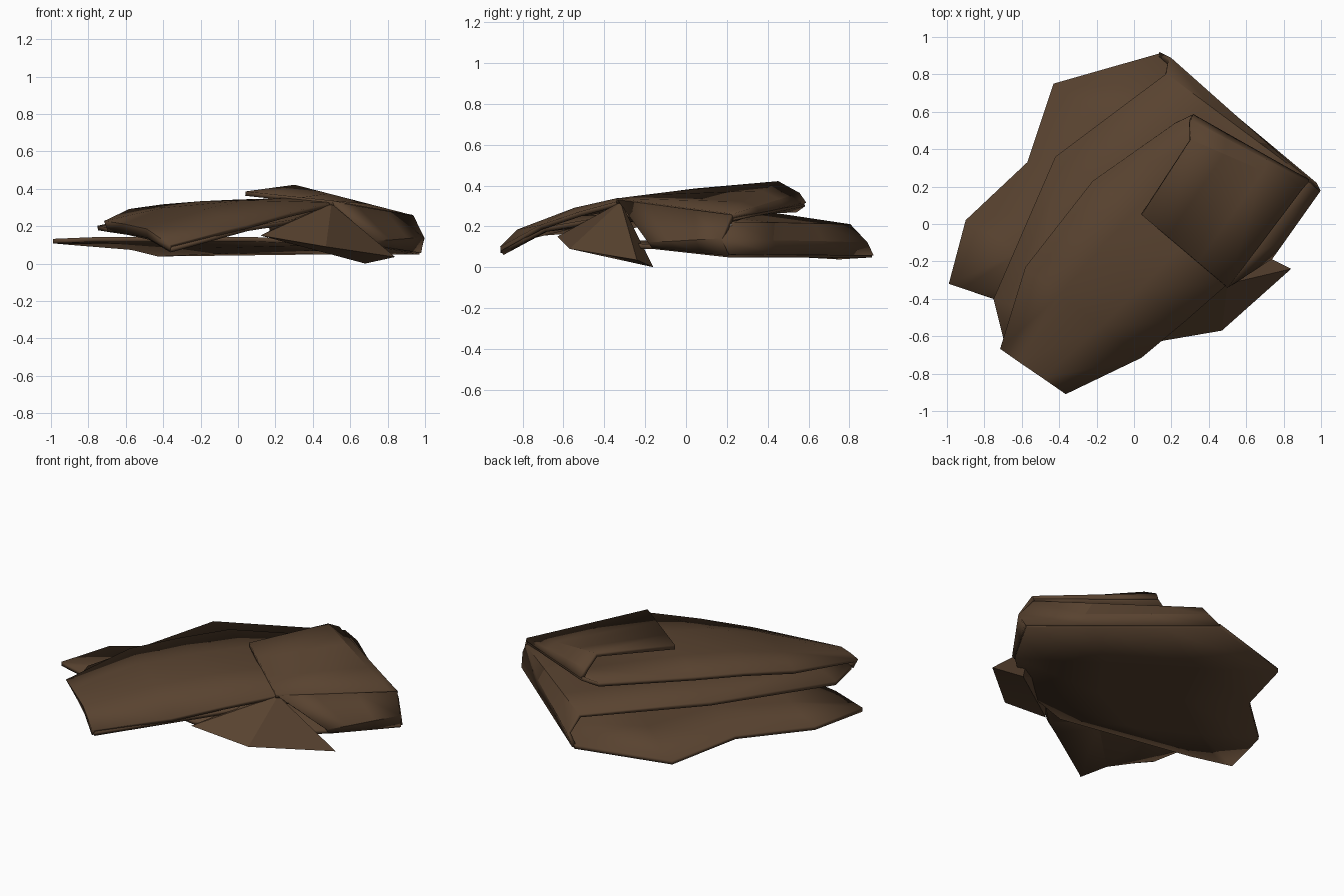
import bpy, bmesh, math
from mathutils import Vector

if "Cube" in bpy.data.objects:
    bpy.data.objects.remove(bpy.data.objects["Cube"])

brown = bpy.data.materials.new("dark brown")
brown.diffuse_color = (0.098, 0.055, 0.029, 1)
brown.use_nodes = True
brown.node_tree.nodes["Principled BSDF"].inputs["Base Color"].default_value = brown.diffuse_color


def finish(name, bm, thickness=0.0, smooth=22):
    me = bpy.data.meshes.new(name)
    bmesh.ops.recalc_face_normals(bm, faces=bm.faces[:])
    bm.to_mesh(me)
    bm.free()
    ob = bpy.data.objects.new(name, me)
    bpy.context.collection.objects.link(ob)
    me.materials.append(brown)
    if thickness:
        mod = ob.modifiers.new("thickness", 'SOLIDIFY')
        mod.thickness = thickness
        mod.offset = 0
    bpy.ops.object.select_all(action='DESELECT')
    ob.select_set(True)
    bpy.context.view_layer.objects.active = ob
    bpy.ops.object.shade_smooth_by_angle(angle=math.radians(smooth))
    return ob


def strip(name, rungs, thickness=0.024, smooth=15):
    """Loft a sheet through rungs of (left, right, bulge in the middle)."""
    bm = bmesh.new()
    rows = []
    for left, right, bulge in rungs:
        a, b, up = Vector(left), Vector(right), Vector((0, 0, bulge))
        pts = (a, a.lerp(b, 0.3) + up * 0.6, a.lerp(b, 0.65) + up, b)
        rows.append([bm.verts.new(p) for p in pts])
    for r, s in zip(rows, rows[1:]):
        for i in range(3):
            bm.faces.new((r[i], r[i + 1], s[i + 1], s[i]))
    return finish(name, bm, thickness, smooth)


# Zigzag sheet, named layer by layer; neighbours share their fold rung
bottom_fold = ((0.13, 0.91, 0.06), (0.97, 0.21, 0.06), 0)
front_fold = ((-0.69, -0.64, 0.18), (-0.36, -0.90, 0.07), 0.03)
back_fold = ((0.31, 0.58, 0.31), (0.93, 0.23, 0.24), 0)

strip("bottom_layer", [
    ((-0.99, -0.32, 0.12), (-0.75, -0.40, 0.13), 0),
    ((-0.90, 0.02, 0.112), (0.08, -0.55, 0.13), 0),
    ((-0.57, 0.33, 0.085), (0.48, -0.40, 0.11), 0),
    ((-0.43, 0.75, 0.05), (0.75, -0.15, 0.10), 0),
    bottom_fold])

strip("second_layer", [
    bottom_fold,
    ((0.19, 0.88, 0.12), (0.99, 0.17, 0.135), 0),
    ((0.17, 0.80, 0.20), (0.93, 0.23, 0.215), 0),
    ((-0.42, 0.36, 0.265), (0.58, -0.20, 0.27), 0),
    ((-0.75, -0.40, 0.19), (0.05, -0.69, 0.185), 0.05),
    front_fold])

strip("third_layer", [
    front_fold,
    ((-0.71, -0.66, 0.22), (-0.36, -0.90, 0.095), 0.04),
    ((-0.58, -0.23, 0.28), (0.04, -0.71, 0.195), 0.055),
    ((-0.40, 0.00, 0.305), (0.27, -0.52, 0.26), 0.05),
    ((-0.22, 0.23, 0.318), (0.50, -0.32, 0.315), 0.022),
    ((0.22, 0.54, 0.28), (0.90, 0.22, 0.23), 0.02),
    back_fold], smooth=25)

strip("top_flap", [
    back_fold,
    ((0.30, 0.55, 0.355), (0.93, 0.22, 0.25), 0),
    ((0.30, 0.45, 0.41), (0.90, 0.19, 0.255), 0),
    ((0.04, 0.05, 0.374), (0.50, -0.34, 0.325), 0)])

# Sloping side that closes the right edge of the folds
strip("right_side", [
    ((0.50, -0.33, 0.325), (0.93, 0.23, 0.25), 0),
    ((0.73, -0.18, 0.12), (0.985, 0.18, 0.14), 0),
    ((0.73, -0.16, 0.10), (0.97, 0.21, 0.06), 0)])

# Loose pointed corner hanging at the front right
bm = bmesh.new()
for p in [(0.50, -0.32, 0.32), (0.12, -0.63, 0.15), (0.47, -0.57, 0.09),
          (0.84, -0.24, 0.035), (0.68, -0.16, 0.0), (0.30, -0.42, 0.24)]:
    bm.verts.new(p)
bmesh.ops.convex_hull(bm, input=bm.verts[:])
finish("hanging_corner", bm, smooth=15)
